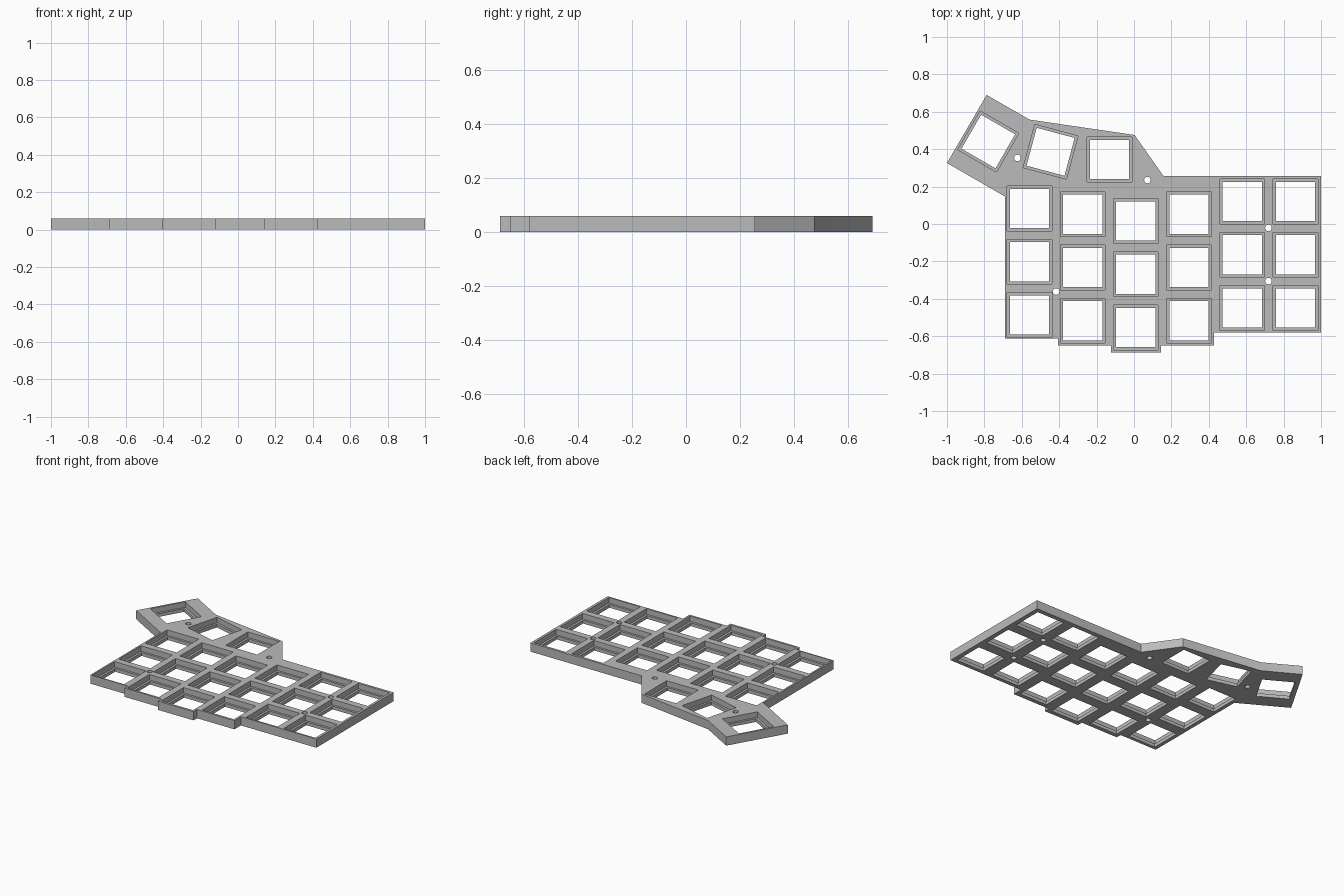
import bpy, bmesh, math
from mathutils import Matrix

THICK = 0.06        # full plate height
LEDGE = 0.0225      # height of the step inside each pocket
PITCH = 0.2845      # key spacing
POCKET, OPENING = 0.239, 0.21
PEG_RADIUS = 0.0175

cube = bpy.data.objects.get("Cube")
if cube:
    bpy.data.objects.remove(cube, do_unlink=True)

grey = bpy.data.materials.new("plain grey")
grey.use_nodes = True
colour = (0.5, 0.5, 0.5, 1)
grey.diffuse_color = colour
grey.node_tree.nodes["Principled BSDF"].inputs["Base Color"].default_value = colour


def make_object(name, bm):
    bmesh.ops.recalc_face_normals(bm, faces=bm.faces)
    mesh = bpy.data.meshes.new(name)
    bm.to_mesh(mesh)
    bm.free()
    mesh.materials.append(grey)
    obj = bpy.data.objects.new(name, mesh)
    bpy.context.collection.objects.link(obj)
    return obj


def square_cutter(name, places, size, low, high):
    bm = bmesh.new()
    for x, y, angle in places:
        m = (Matrix.Translation((x, y, (low + high) / 2))
             @ Matrix.Rotation(math.radians(angle), 4, 'Z')
             @ Matrix.Diagonal((size, size, high - low, 1)))
        bmesh.ops.create_cube(bm, size=1, matrix=m)
    return make_object(name, bm)


def cut(target, cutter):
    cutter.hide_render = True
    mod = target.modifiers.new(cutter.name, 'BOOLEAN')
    mod.operation = 'DIFFERENCE'
    mod.solver = 'EXACT'
    mod.object = cutter
    bpy.context.view_layer.objects.active = target
    bpy.ops.object.modifier_apply(modifier=mod.name)
    bpy.data.objects.remove(cutter, do_unlink=True)


# Plate: stepped front edge, straight right edge, angled thumb wing
outline = [
    (-0.69, -0.613), (-0.406, -0.613), (-0.406, -0.65), (-0.123, -0.65),
    (-0.123, -0.688), (0.144, -0.688), (0.144, -0.65), (0.428, -0.65),
    (0.428, -0.58), (1.0, -0.58), (1.0, 0.256), (0.158, 0.256),
    (0.003, 0.476), (-0.558, 0.558), (-0.788, 0.69), (-1.0, 0.326),
    (-0.69, 0.147),
]
bm = bmesh.new()
base = bm.faces.new([bm.verts.new((x, y, 0)) for x, y in outline])
top = bmesh.ops.extrude_face_region(bm, geom=[base])
bmesh.ops.translate(bm, vec=(0, 0, THICK),
                    verts=[v for v in top["geom"] if isinstance(v, bmesh.types.BMVert)])
plate = make_object("switch_plate", bm)

# Key positions: six staggered columns of three, plus three thumb keys
column_tops = [0.083, 0.052, 0.016, 0.052, 0.12, 0.12]
keys = [(-0.559 + PITCH * col, y - PITCH * row, 0)
        for col, y in enumerate(column_tops) for row in range(3)]
keys += [(-0.131, 0.345, 0), (-0.446, 0.386, -15), (-0.779, 0.441, -30)]

# Wide pockets from above, narrower openings right through
cut(plate, square_cutter("pocket_cutter", keys, POCKET, LEDGE, THICK + 0.05))
cut(plate, square_cutter("opening_cutter", keys, OPENING, -0.05, THICK + 0.05))

# Round screw holes
bm = bmesh.new()
for x, y in [(-0.623, 0.353), (0.072, 0.235), (0.719, -0.021),
             (0.719, -0.305), (-0.417, -0.361)]:
    bmesh.ops.create_cone(bm, cap_ends=True, segments=32, radius1=PEG_RADIUS,
                          radius2=PEG_RADIUS, depth=0.2,
                          matrix=Matrix.Translation((x, y, THICK / 2)))
cut(plate, make_object("screw_hole_cutter", bm))

# Smooth hole walls, crisp plate edges
bpy.ops.object.select_all(action='DESELECT')
plate.select_set(True)
bpy.context.view_layer.objects.active = plate
bpy.ops.object.shade_smooth_by_angle(angle=math.radians(25))
